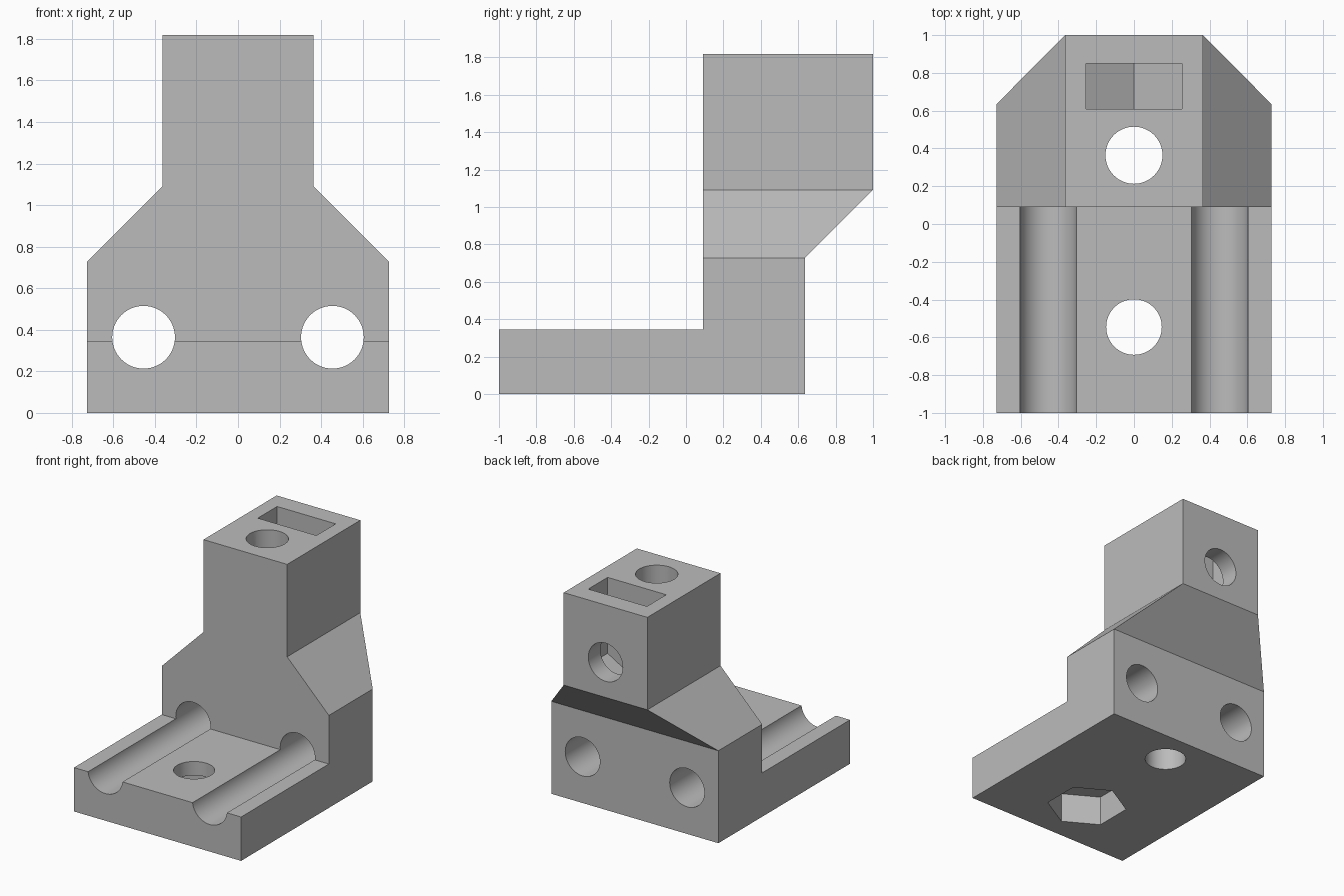
import bpy, bmesh, math
from mathutils import Matrix, Vector

if "Cube" in bpy.data.objects:
    bpy.data.objects.remove(bpy.data.objects["Cube"])

grey = bpy.data.materials.new("grey plastic")
grey.diffuse_color = (0.5, 0.5, 0.5, 1)
grey.use_nodes = True
grey.node_tree.nodes["Principled BSDF"].inputs["Base Color"].default_value = grey.diffuse_color


def extrude(name, points, to_3d, start, end):
    """Solid made by sweeping a 2D outline from start to end."""
    bm = bmesh.new()
    face = bm.faces.new([bm.verts.new(to_3d(a, b, start)) for a, b in points])
    move = Vector(to_3d(0, 0, end)) - Vector(to_3d(0, 0, start))
    ret = bmesh.ops.extrude_face_region(bm, geom=[face])
    bmesh.ops.translate(bm, vec=move,
                        verts=[v for v in ret["geom"] if isinstance(v, bmesh.types.BMVert)])
    bmesh.ops.recalc_face_normals(bm, faces=bm.faces)
    mesh = bpy.data.meshes.new(name)
    bm.to_mesh(mesh)
    bm.free()
    mesh.materials.append(grey)
    obj = bpy.data.objects.new(name, mesh)
    bpy.context.collection.objects.link(obj)
    return obj


def along_x(a, b, t): return (t, a, b)
def along_y(a, b, t): return (a, t, b)
def along_z(a, b, t): return (a, b, t)


def ring(cx, cy, r, n=64):
    """Regular outline with a corner pointing up the second axis."""
    return [(cx + r * math.sin(2 * math.pi * i / n),
             cy + r * math.cos(2 * math.pi * i / n)) for i in range(n)]


def combine(target, tool, operation):
    mod = target.modifiers.new(operation, 'BOOLEAN')
    mod.operation, mod.solver, mod.object = operation, 'EXACT', tool
    bpy.context.view_layer.objects.active = target
    bpy.ops.object.modifier_apply(modifier=mod.name)
    bpy.data.objects.remove(tool)


# Bracket body: side outline crossed with front outline
side = [(-1, 0), (0.636, 0), (0.636, 0.727), (1, 1.091), (1, 1.818),
        (0.091, 1.818), (0.091, 0.345), (-1, 0.345)]
half = [(0.727, -0.2), (0.727, 0.727), (0.364, 1.091), (0.364, 2)]
front = half + [(-x, z) for x, z in reversed(half)]
body = extrude("bracket", side, along_x, -0.9, 0.9)
combine(body, extrude("front_outline", front, along_y, -1.2, 1.2), 'INTERSECT')

# Rod channels: open grooves in the base, bores in the column
for x in (-0.4545, 0.4545):
    combine(body, extrude("rod_bore", ring(x, 0.364, 0.151), along_y, -1.2, 1.2), 'DIFFERENCE')

# Vertical bore through the column
combine(body, extrude("column_bore", ring(0, 0.364, 0.151), along_z, -0.2, 2), 'DIFFERENCE')

# Base bolt hole with a hexagonal nut pocket underneath
combine(body, extrude("bolt_hole", ring(0, -0.5455, 0.147), along_z, -0.2, 0.6), 'DIFFERENCE')
combine(body, extrude("nut_pocket", ring(0, -0.5455, 0.295, 6), along_z, -0.2, 0.236), 'DIFFERENCE')

# Clamp screw hole from the back into the vertical bore
combine(body, extrude("screw_hole", ring(0, 1.368, 0.15), along_y, 0.364, 1.2), 'DIFFERENCE')

# Nut slot from the top with a pointed floor
slot = [(-0.255, 2), (-0.255, 1.221), (0, 1.073), (0.255, 1.221), (0.255, 2)]
combine(body, extrude("nut_slot", slot, along_y, 0.61, 0.85), 'DIFFERENCE')

# Smooth bores, crisp edges elsewhere
bpy.ops.object.select_all(action='DESELECT')
body.select_set(True)
bpy.context.view_layer.objects.active = body
bpy.ops.object.shade_smooth_by_angle(angle=math.radians(25))
